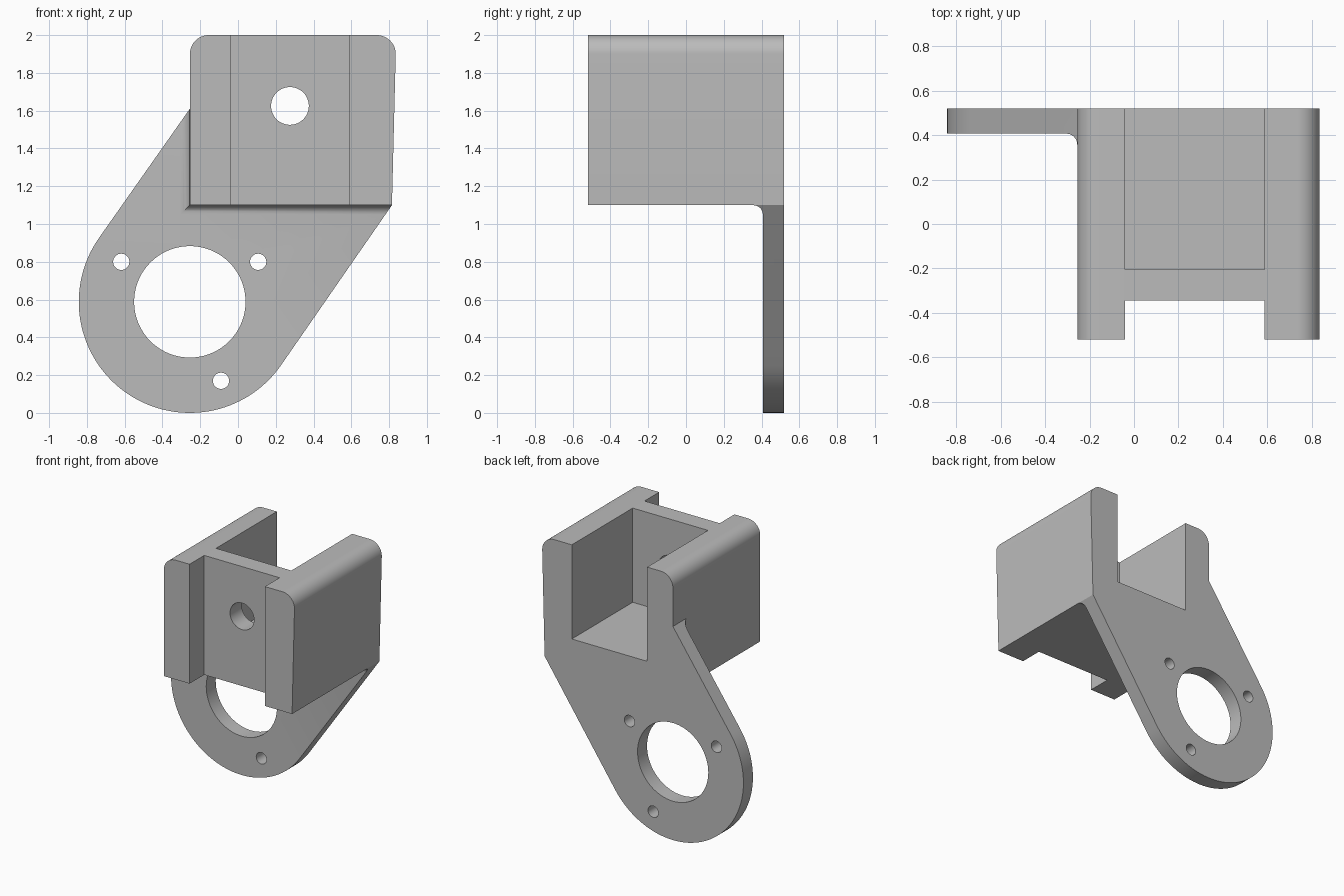
import bpy, math

cube = bpy.data.objects.get("Cube")
if cube:
    bpy.data.objects.remove(cube, do_unlink=True)

grey = bpy.data.materials.new("plain grey")
grey.use_nodes = True
colour = (0.5, 0.5, 0.5, 1)
grey.diffuse_color = colour
grey.node_tree.nodes["Principled BSDF"].inputs["Base Color"].default_value = colour


def loft(name, loops):
    """Solid from matching (x, z) loops, each given with its y."""
    n = len(loops[0][1])
    verts = [(x, y, z) for y, loop in loops for x, z in loop]
    faces = [tuple(range(n)), tuple(range(len(verts) - n, len(verts)))[::-1]]
    for k in range(len(loops) - 1):
        a, b = k * n, (k + 1) * n
        for i in range(n):
            j = (i + 1) % n
            faces.append((a + i, b + i, b + j, a + j))
    mesh = bpy.data.meshes.new(name)
    mesh.from_pydata(verts, [], faces)
    mesh.materials.append(grey)
    obj = bpy.data.objects.new(name, mesh)
    bpy.context.collection.objects.link(obj)
    return obj


def prism(name, outline, y0, y1):
    return loft(name, [(y0, outline), (y1, outline)])


def arc(cx, cz, r, start, end, steps):
    angles = [math.radians(start + (end - start) * i / steps) for i in range(steps + 1)]
    return [(cx + r * math.cos(a), cz + r * math.sin(a)) for a in angles]


def box(name, x0, x1, y0, y1, z0, z1):
    return prism(name, [(x0, z0), (x1, z0), (x1, z1), (x0, z1)], y0, y1)


def hole(name, x, z, r, y0, y1, steps=48):
    return prism(name, arc(x, z, r, 0, 360, steps)[:-1], y0, y1)


def combine(target, tool, operation):
    mod = target.modifiers.new(tool.name, "BOOLEAN")
    mod.operation, mod.solver, mod.object = operation, "EXACT", tool
    bpy.context.view_layer.objects.active = target
    bpy.ops.object.modifier_apply(modifier=mod.name)
    bpy.data.objects.remove(tool, do_unlink=True)


LEFT, BASE, BACK, PLATE = -0.255, 1.1, 0.52, 0.407
CX, CZ = -0.255, 0.588

# Housing block with rounded top edges and a slightly flared side
block = [(LEFT, BASE), (0.815, BASE)]
block += arc(0.735, 1.9, 0.1, 0, 90, 12) + arc(LEFT + 0.1, 1.9, 0.1, 90, 180, 12)
bracket = prism("motor_bracket", block, -BACK, BACK)

# Mounting plate: round lug running up into the block
lug = arc(CX, CZ, 0.588, 145, 325, 64) + [(0.815, BASE), (0.7, 1.61), (LEFT, 1.61)]
plate = prism("mounting_plate", lug, PLATE, BACK)

# Concave fillet between block and plate, trimmed to the lug outline
R = 0.05
rings = []
for i in range(9):
    a = math.radians(90 * i / 8)
    d = R * (1 - math.cos(a)) + 0.0005
    rings.append((PLATE - R + R * math.sin(a),
                  [(LEFT - d, BASE - d), (0.95, BASE - d), (0.95, 1.75), (LEFT - d, 1.75)]))
rings.append((PLATE + 0.03, rings[-1][1]))
fillet = loft("fillet", rings)
combine(fillet, prism("fillet_trim", lug, 0.3, 0.48), "INTERSECT")

combine(bracket, plate, "UNION")
combine(bracket, fillet, "UNION")

# Rear pocket, front channel, bores
cutters = [
    box("pocket", -0.04, 0.588, -0.205, 0.7, 1.29, 2.2),
    box("channel", -0.04, 0.588, -0.7, -0.345, 0.9, 2.2),
    hole("wall_bore", 0.275, 1.625, 0.1, -0.5, 0),
    hole("main_bore", CX, CZ, 0.295, 0.3, 0.7, 72),
]
for x, z in [(-0.618, 0.8), (0.107, 0.8), (-0.09, 0.17)]:
    cutters.append(hole("screw_hole", x, z, 0.043, 0.3, 0.7, 32))
for cutter in cutters:
    combine(bracket, cutter, "DIFFERENCE")

# Smooth the curved faces, keep edges crisp
bpy.ops.object.select_all(action="DESELECT")
bracket.select_set(True)
bpy.context.view_layer.objects.active = bracket
bpy.ops.object.shade_smooth_by_angle(angle=math.radians(25))
